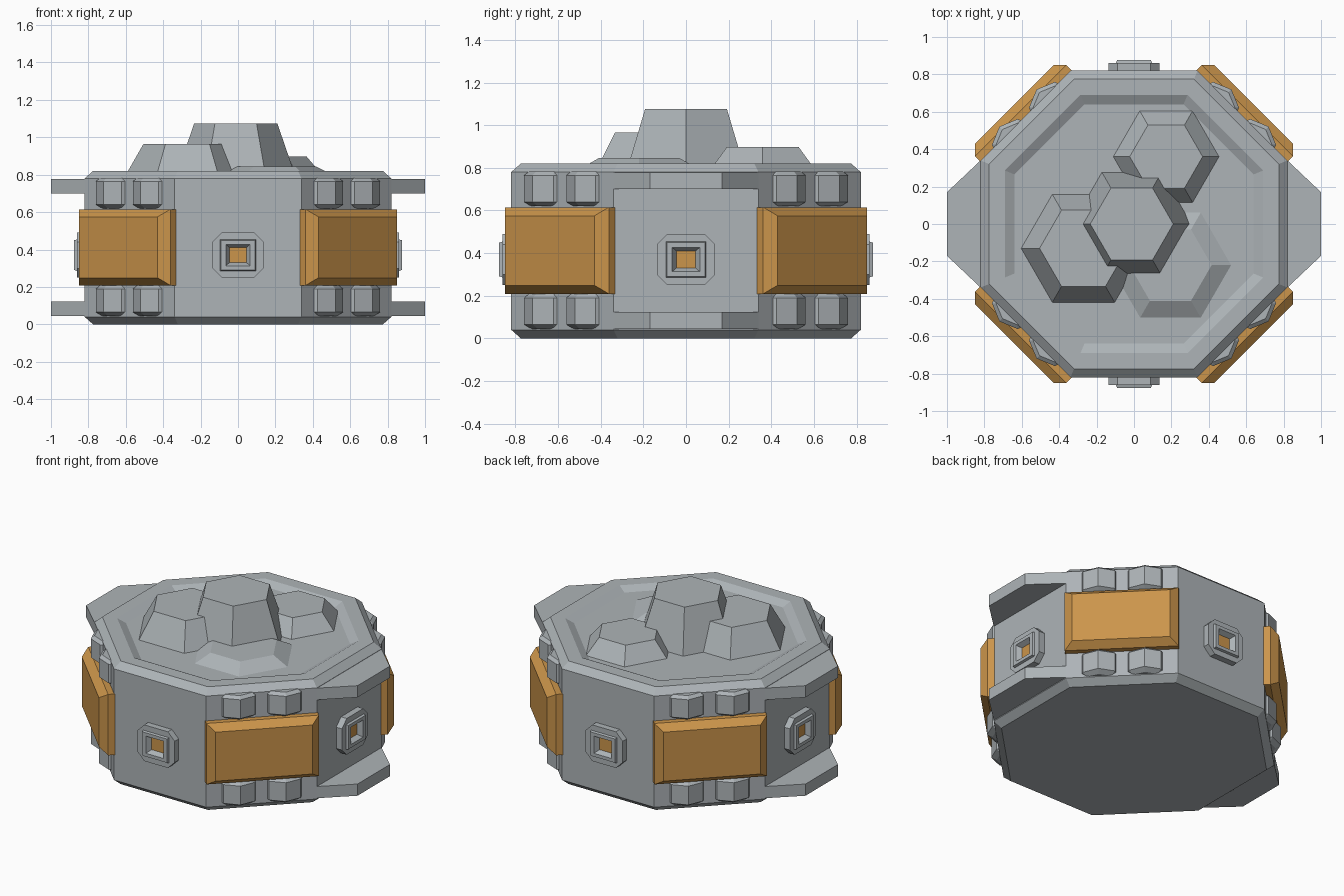
import bpy, bmesh, math
from mathutils import Matrix

if "Cube" in bpy.data.objects:
    bpy.data.objects.remove(bpy.data.objects["Cube"])


def material(name, rgb):
    m = bpy.data.materials.new(name)
    m.diffuse_color = (*rgb, 1)
    m.use_nodes = True
    m.node_tree.nodes["Principled BSDF"].inputs["Base Color"].default_value = m.diffuse_color
    return m


GREY = material("hull grey", (0.42, 0.455, 0.475))
ORANGE = material("amber panel", (0.60, 0.30, 0.07))


def loft(name, loops, mats, cap_mat=0, turn=0):
    """Skin a stack of equal-length point loops, cap both ends, turn about z."""
    bm = bmesh.new()
    rings = [[bm.verts.new(p) for p in loop] for loop in loops]
    n = len(rings[0])
    for a, b in zip(rings, rings[1:]):
        for i in range(n):
            j = (i + 1) % n
            bm.faces.new((a[i], a[j], b[j], b[i]))
    bm.faces.new(rings[0])
    bm.faces.new(rings[-1]).material_index = cap_mat
    bmesh.ops.remove_doubles(bm, verts=bm.verts, dist=1e-5)
    bmesh.ops.recalc_face_normals(bm, faces=bm.faces)
    bm.transform(Matrix.Rotation(turn, 4, 'Z'))
    me = bpy.data.meshes.new(name)
    bm.to_mesh(me)
    bm.free()
    for m in mats:
        me.materials.append(m)
    ob = bpy.data.objects.new(name, me)
    bpy.context.collection.objects.link(ob)
    return ob


def ngon(n, r, z, cx=0, cy=0, start=0):
    return [(cx + r * math.cos(start + math.tau * i / n),
             cy + r * math.sin(start + math.tau * i / n), z) for i in range(n)]


def octagon(apothem, z):
    return ngon(8, apothem / math.cos(math.pi / 8), z, start=math.pi / 8)


def cut_rect(w, h, cut, d, zc):
    """Corner-cut rectangle standing at distance d in front (-y)."""
    pts = [(w, h - cut), (w - cut, h), (cut - w, h), (-w, h - cut),
           (-w, cut - h), (cut - w, -h), (w - cut, -h), (w, cut - h)]
    return [(x, -d, zc + z) for x, z in pts]


def rect(w, h, d, zc):
    return [(x, -d, zc + z) for x, z in ((w, h), (-w, h), (-w, -h), (w, -h))]


# Octagonal hull with bevelled rims and a shallow recessed roof
loft("hull", [octagon(a, z) for a, z in (
    (0.775, 0), (0.82, 0.04), (0.82, 0.78), (0.775, 0.82),
    (0.69, 0.82), (0.64, 0.793))], [GREY])

# Hexagonal roof domes: centre x, y, base radius, top radius, top height
for name, x, y, r0, r1, top in (
        ("centre_dome", -0.012, 0.0, 0.32, 0.222, 1.075),
        ("left_dome", -0.27, -0.13, 0.335, 0.235, 0.965),
        ("back_dome", 0.172, 0.36, 0.285, 0.195, 0.897),
        ("low_dome", 0.195, -0.22, 0.33, 0.22, 0.845)):
    loft(name, [ngon(6, r0, 0.79, x, y), ngon(6, r1, top, x, y)], [GREY])

# Side ports, one per straight wall, with an amber window
for i, side in enumerate(("front", "right", "back", "left")):
    loft(side + "_port", [cut_rect(w, w * 0.88, cut, d, 0.37) for w, cut, d in (
        (0.137, 0.05, 0.80), (0.137, 0.05, 0.862), (0.095, 0, 0.862),
        (0.09, 0, 0.877), (0.065, 0, 0.877), (0.045, 0, 0.845))],
        [GREY, ORANGE], cap_mat=1, turn=i * math.pi / 2)

# Diagonal walls: amber armour plate over paired canisters
for i, corner in enumerate(("front_right", "back_right", "back_left", "front_left")):
    turn = math.pi / 4 + i * math.pi / 2
    loft(corner + "_plate", [rect(w, h, d, 0.412) for w, h, d in (
        (0.345, 0.203, 0.80), (0.345, 0.203, 0.857), (0.297, 0.163, 0.905))],
        [ORANGE], turn=turn)
    for s in (-0.14, 0.14):
        for level, z in (("lower", 0.045), ("upper", 0.62)):
            loft(corner + "_" + level + "_canister",
                 [ngon(8, r, z + dz, s, -0.74) for r, dz in (
                     (0.105, 0), (0.137, 0.02), (0.137, 0.145), (0.115, 0.163))],
                 [GREY], turn=turn)

# Flared ledges above and below the left and right ports
for side, sx in (("right", 1), ("left", -1)):
    for level, z0, z1 in (("lower", 0.045, 0.123), ("upper", 0.70, 0.778)):
        outline = ((1, 0.17), (0.82, 0.34), (0.6, 0.3),
                   (0.6, -0.3), (0.82, -0.34), (1, -0.17))
        loft(side + "_" + level + "_ledge",
             [[(sx * x, y, z) for x, y in outline] for z in (z0, z1)], [GREY])
